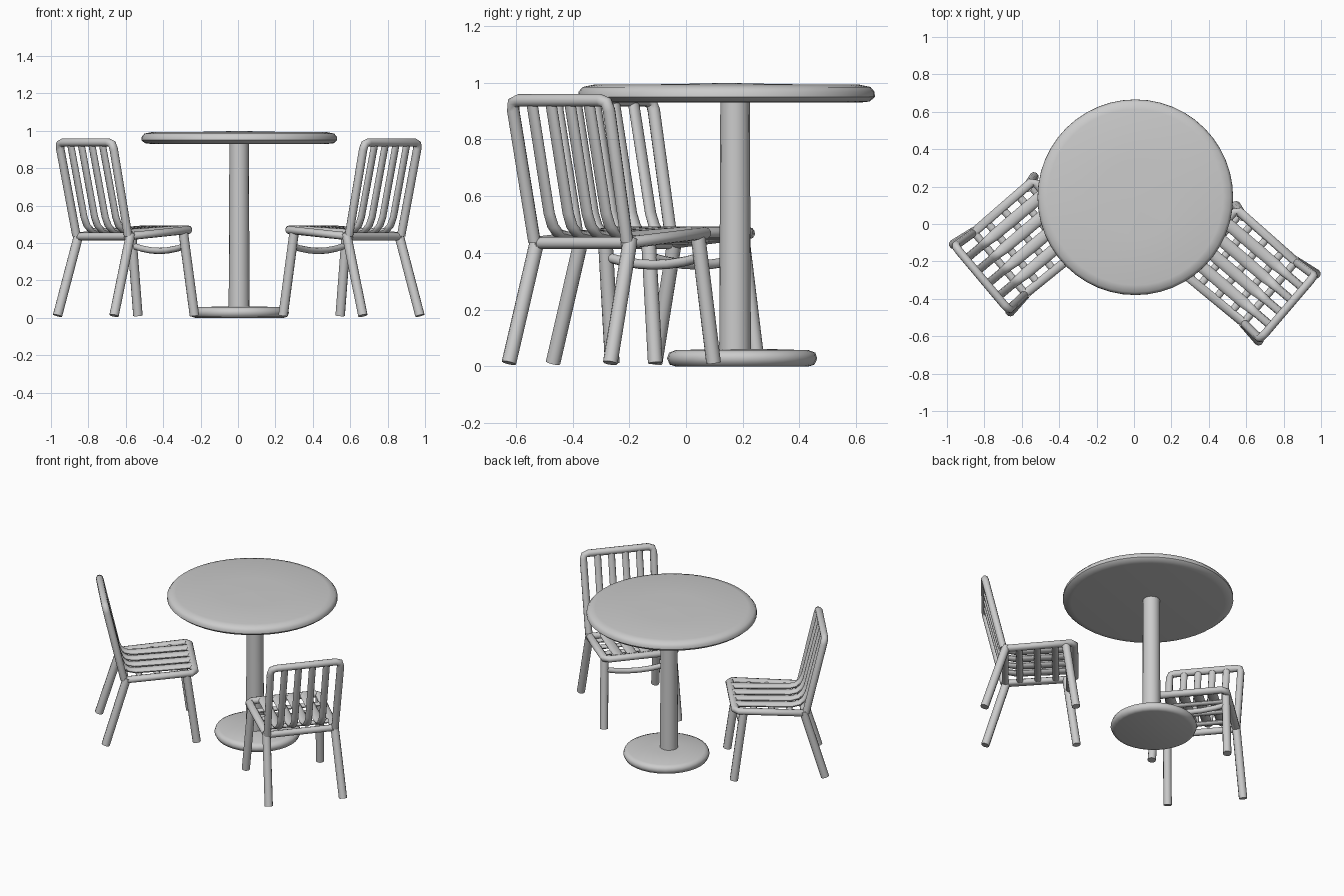
import bpy, bmesh, math
from mathutils import Vector, Matrix

if "Cube" in bpy.data.objects:
    bpy.data.objects.remove(bpy.data.objects["Cube"])

grey = bpy.data.materials.new("light_grey")
grey.diffuse_color = (0.6, 0.6, 0.6, 1)
grey.use_nodes = True
grey.node_tree.nodes["Principled BSDF"].inputs["Base Color"].default_value = grey.diffuse_color


def finish(name, bm, matrix=Matrix(), angle=50):
    bmesh.ops.recalc_face_normals(bm, faces=bm.faces)
    me = bpy.data.meshes.new(name)
    bm.to_mesh(me)
    bm.free()
    me.materials.append(grey)
    ob = bpy.data.objects.new(name, me)
    ob.matrix_world = matrix
    bpy.context.collection.objects.link(ob)
    bpy.ops.object.select_all(action='DESELECT')
    ob.select_set(True)
    bpy.context.view_layer.objects.active = ob
    bpy.ops.object.shade_smooth_by_angle(angle=math.radians(angle))
    return ob


def lathe(name, profile, x, y, sides):
    """Revolve (radius, z) points and cap both ends."""
    bm = bmesh.new()
    rings = [[bm.verts.new((r * math.cos(2 * math.pi * i / sides),
                            r * math.sin(2 * math.pi * i / sides), z))
              for i in range(sides)] for r, z in profile]
    skin(bm, rings)
    finish(name, bm, Matrix.Translation((x, y, 0)))


def skin(bm, rings):
    n = len(rings[0])
    for a, b in zip(rings, rings[1:]):
        for i in range(n):
            bm.faces.new((a[i], a[(i + 1) % n], b[(i + 1) % n], b[i]))
    bm.faces.new(rings[0][::-1])
    bm.faces.new(rings[-1])


def sweep(bm, path, width, thick, side=(0, 1, 0), sides=10):
    """Tube with an elliptical section; width runs along the side vector."""
    pts = [Vector(p) for p in path]
    rings = []
    for k, p in enumerate(pts):
        t = (pts[min(k + 1, len(pts) - 1)] - pts[max(k - 1, 0)]).normalized()
        s = Vector(side)
        s = (s - t * s.dot(t)).normalized()
        u = t.cross(s)
        w = width[k] if isinstance(width, (list, tuple)) else width
        rings.append([bm.verts.new(p + s * w / 2 * math.cos(2 * math.pi * i / sides)
                                   + u * thick / 2 * math.sin(2 * math.pi * i / sides))
                      for i in range(sides)])
    skin(bm, rings)


# Pedestal table
lathe("table_top", [(0.47, 0.93), (0.505, 0.934), (0.523, 0.95), (0.522, 0.968),
                    (0.508, 0.985), (0.47, 0.993), (0.2, 0.995), (0.02, 0.999)], 0.007, 0.143, 48)
lathe("table_column", [(0.056, 0.03), (0.054, 0.5), (0.052, 0.94)], 0.006, 0.173, 16)
lathe("table_base", [(0.235, 0), (0.255, 0.006), (0.265, 0.028), (0.258, 0.048),
                     (0.235, 0.057), (0.07, 0.062)], 0.008, 0.198, 32)

# Chairs: local x points to the seat front, local y runs across
BACK_TOP, BACK_LOW = (-0.283, 0.938), (-0.168, 0.46)


def chair(label, x, y, angle):
    m = Matrix.Translation((x, y, 0)) @ Matrix.Rotation(math.radians(angle), 4, 'Z')

    # Splayed legs with flat feet
    bm = bmesh.new()
    for s in (-1, 1):
        for foot, top, z in ((0.278, 0.215, 0.47), (-0.283, -0.15, 0.45)):
            sweep(bm, [(foot, s * 0.235, 0.012), (top, s * 0.215, z)], 0.052, 0.052)
    finish(label + "_legs", bm, m)

    # Back frame: posts bending into a top rail
    bm = bmesh.new()
    tx, tz = BACK_TOP
    half = [(BACK_LOW[0], 0.215, BACK_LOW[1] - 0.02), (tx + 0.008, 0.222, tz - 0.034),
            (tx + 0.002, 0.215, tz - 0.008), (tx, 0.19, tz)]
    sweep(bm, half + [(a, -b, c) for a, b, c in half[::-1]], 0.045, 0.045, side=(1, 0, 0.24))
    finish(label + "_back_frame", bm, m)

    # Seat frame: side rails, front and rear rails
    bm = bmesh.new()
    ring = [(-0.16, 0.19, 0.435), (-0.15, 0.215, 0.437), (0.25, 0.222, 0.47), (0.267, 0.2, 0.472)]
    ring += [(a, -b, c) for a, b, c in ring[::-1]]
    sweep(bm, ring, 0.042, 0.05, side=(0, 0, 1))
    sweep(bm, [(-0.158, -0.2, 0.435), (-0.158, 0.2, 0.435)], 0.042, 0.042, side=(0, 0, 1))
    finish(label + "_seat_frame", bm, m)

    # Slats running down the back and forward over the seat
    bm = bmesh.new()
    for i in range(4):
        w = -0.132 + 0.088 * i
        sweep(bm, [(-0.28, w, 0.935), (-0.185, w, 0.54), (-0.165, w, 0.495), (-0.135, w, 0.468),
                   (-0.09, w, 0.46), (0.05, w, 0.467), (0.262, w, 0.478)],
              [0.044, 0.044, 0.046, 0.05, 0.06, 0.064, 0.064], 0.032)
    finish(label + "_slats", bm, m)

    # Cross bars beneath the slats
    bm = bmesh.new()
    for d in (-0.07, 0.04, 0.15):
        z = 0.447 + 0.07 * d
        sweep(bm, [(d, -0.21, z), (d, 0.21, z)], 0.04, 0.026, side=(1, 0, 0))
    finish(label + "_cross_bars", bm, m)

    # Sagging stretcher between the front legs
    bm = bmesh.new()
    arc = [(0.23, w, 0.358 + 0.028 * (w / 0.22) ** 2)
           for w in (-0.22, -0.15, -0.07, 0, 0.07, 0.15, 0.22)]
    sweep(bm, arc, 0.034, 0.034, side=(0, 0, 1))
    finish(label + "_front_stretcher", bm, m)


chair("left_chair", -0.597, -0.107, 40)
chair("right_chair", 0.605, -0.262, 139.5)
